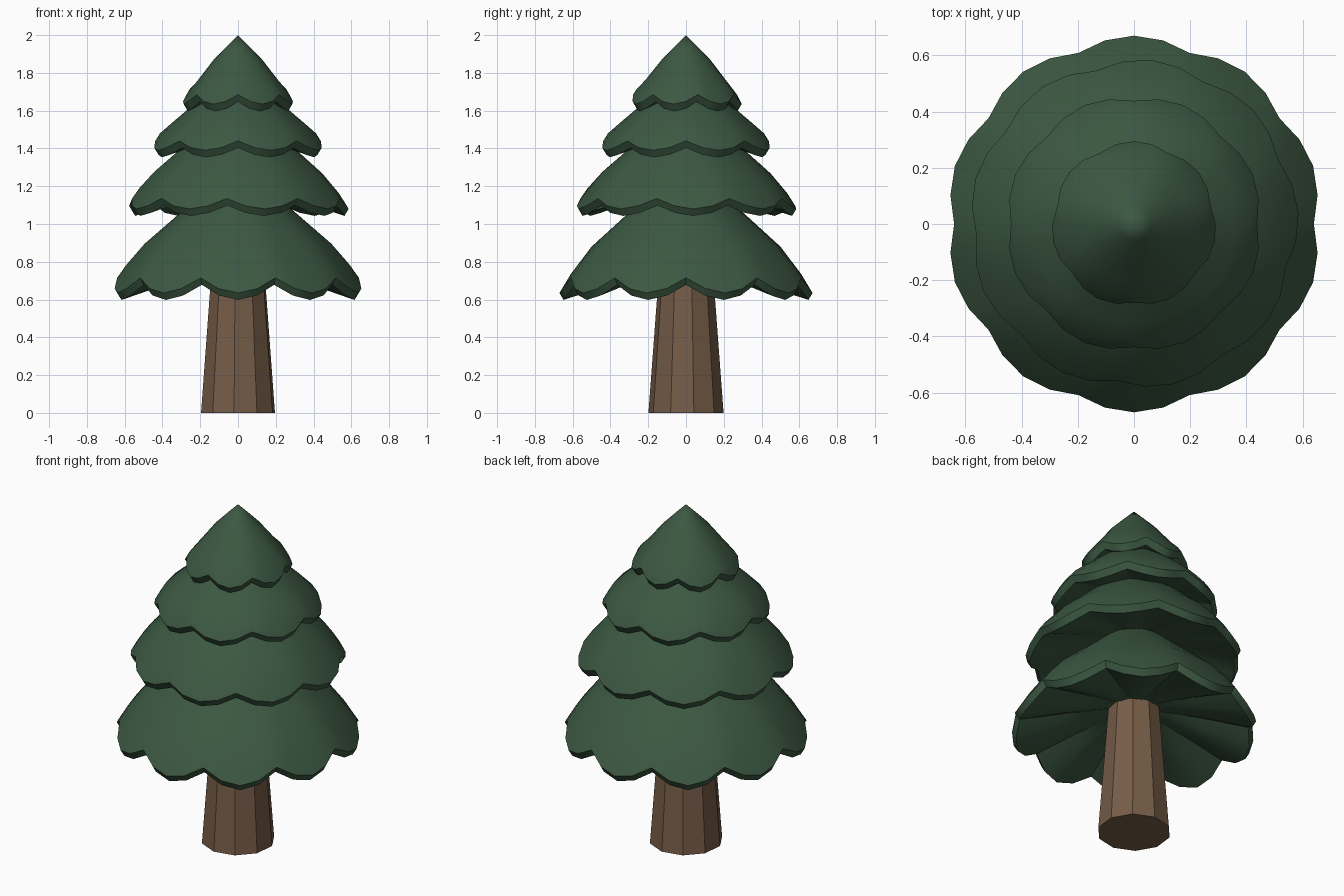
import bpy, bmesh, math

if "Cube" in bpy.data.objects:
    bpy.data.objects.remove(bpy.data.objects["Cube"])


def material(name, color):
    m = bpy.data.materials.new(name)
    m.diffuse_color = (*color, 1.0)
    m.use_nodes = True
    m.node_tree.nodes["Principled BSDF"].inputs["Base Color"].default_value = m.diffuse_color
    return m


GREEN = material("pine_green", (0.045, 0.098, 0.054))
BROWN = material("bark_brown", (0.18, 0.108, 0.064))


def lathe(name, rings, segments, start, mat, lobes=0, scallop=(0, 0), smooth=True):
    """Spin (radius, z, scallop weight) rings; notches between lobes lift and pull in."""
    bm = bmesh.new()
    loops = []
    for r, z, w in rings:
        if r == 0:
            loops.append([bm.verts.new((0, 0, z))] * segments)
            continue
        loop = []
        for i in range(segments):
            t = math.tau * i / segments
            notch = w * (1 - abs(math.cos(lobes * t / 2))) if lobes else 0
            rr = r - scallop[0] * notch
            a = t + math.radians(start)
            loop.append(bm.verts.new((rr * math.cos(a), rr * math.sin(a), z + scallop[1] * notch)))
        loops.append(loop)
    for a, b in zip(loops, loops[1:]):
        for i in range(segments):
            j = (i + 1) % segments
            corners = list(dict.fromkeys((a[i], a[j], b[j], b[i])))
            bm.faces.new(corners)
    # Close open ends
    for loop in (loops[0], loops[-1]):
        if loop[0] is not loop[1]:
            bm.faces.new(loop)
    bmesh.ops.recalc_face_normals(bm, faces=bm.faces[:])
    mesh = bpy.data.meshes.new(name)
    bm.to_mesh(mesh)
    bm.free()
    mesh.materials.append(mat)
    ob = bpy.data.objects.new(name, mesh)
    bpy.context.collection.objects.link(ob)
    if smooth:
        bpy.ops.object.select_all(action='DESELECT')
        ob.select_set(True)
        bpy.context.view_layer.objects.active = ob
        bpy.ops.object.shade_smooth_by_angle(angle=math.radians(40))
    return ob


# Tapered ten-sided trunk
lathe("trunk", [(0.2, 0, 0), (0.125, 1.0, 0)], 10, 12, BROWN, smooth=False)

# Branch tiers: name, lobes, lobe angle, notch pull-in, notch lift, outer profile
tiers = [
    ("bottom_branches", 10, 90, 0.03, 0.08,
     [(0.1, 1.24, 0), (0.27, 1.09, 0), (0.5, 0.88, 0.2), (0.61, 0.735, 0.6), (0.67, 0.635, 1)]),
    ("lower_middle_branches", 9, 84, 0.025, 0.055,
     [(0.1, 1.56, 0), (0.29, 1.41, 0), (0.45, 1.265, 0.2), (0.54, 1.155, 0.6), (0.587, 1.08, 1)]),
    ("upper_middle_branches", 8, 112.5, 0.02, 0.05,
     [(0.08, 1.76, 0), (0.25, 1.62, 0), (0.36, 1.52, 0.2), (0.425, 1.45, 0.6), (0.458, 1.39, 1)]),
    ("top_branches", 7, 90, 0.015, 0.05,
     [(0, 2.0, 0), (0.06, 1.94, 0), (0.13, 1.868, 0), (0.22, 1.75, 0.2), (0.27, 1.685, 0.6), (0.295, 1.635, 1)]),
]
for name, lobes, angle, pull, lift, outer in tiers:
    r, z, _ = outer[-1]
    # Rim edge, then hollow underside rising to the trunk
    rim_r, rim_z = r - 0.022, z - 0.037
    inner_r = 0.1
    rise = 0.3 * (rim_r - inner_r)
    under = [(rim_r, rim_z, 1),
             ((rim_r + inner_r) / 2, rim_z + rise * 0.55, 0.5),
             (inner_r, rim_z + rise, 0)]
    lathe(name, outer + under, lobes * 4, angle, GREEN, lobes, (pull, lift))
